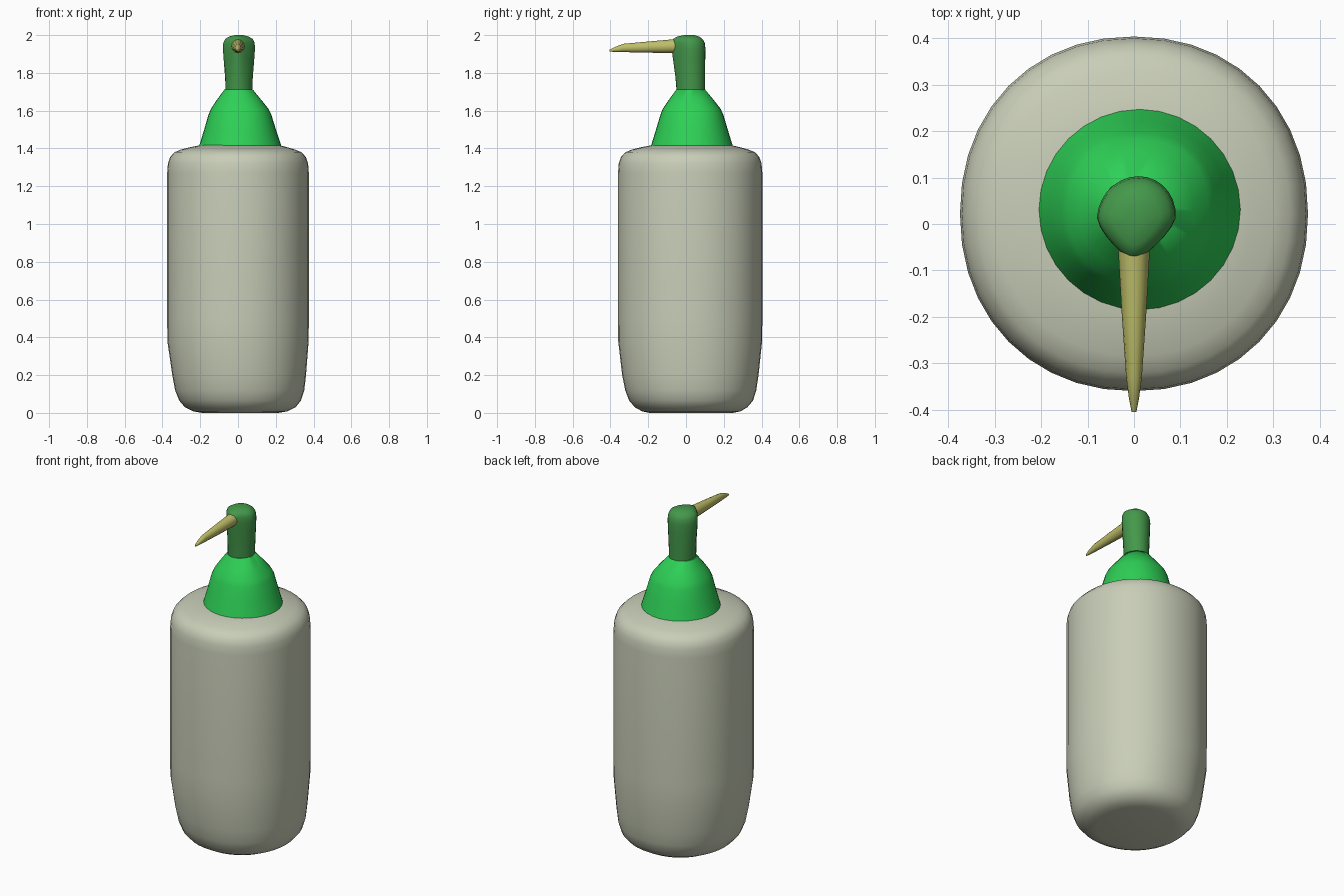
import bpy, bmesh, math
from mathutils import Vector

cube = bpy.data.objects.get("Cube")
if cube:
    bpy.data.objects.remove(cube)


def material(name, rgb):
    m = bpy.data.materials.new(name)
    m.use_nodes = True
    m.diffuse_color = (*rgb, 1)
    m.node_tree.nodes["Principled BSDF"].inputs["Base Color"].default_value = (*rgb, 1)
    return m


def ring(n, rx, ry, power=2.0):
    """Rounded-square outline; power 2 is an ellipse."""
    pts = []
    for i in range(n):
        a = 2 * math.pi * i / n
        c, s = math.cos(a), math.sin(a)
        pts.append((math.copysign(abs(c) ** (2 / power), c) * rx,
                    math.copysign(abs(s) ** (2 / power), s) * ry))
    return pts


def loft(name, rings, mat, angle=50):
    """Skin a list of rings of points and cap both ends."""
    bm = bmesh.new()
    loops = [[bm.verts.new(Vector(p)) for p in r] for r in rings]
    n = len(loops[0])
    for a, b in zip(loops, loops[1:]):
        for i in range(n):
            j = (i + 1) % n
            bm.faces.new((a[i], a[j], b[j], b[i]))
    bm.faces.new(loops[0][::-1])
    bm.faces.new(loops[-1])
    bmesh.ops.recalc_face_normals(bm, faces=bm.faces)
    mesh = bpy.data.meshes.new(name)
    bm.to_mesh(mesh)
    bm.free()
    mesh.materials.append(mat)
    ob = bpy.data.objects.new(name, mesh)
    bpy.context.collection.objects.link(ob)
    bpy.ops.object.select_all(action="DESELECT")
    ob.select_set(True)
    bpy.context.view_layer.objects.active = ob
    bpy.ops.object.shade_smooth_by_angle(angle=math.radians(angle))
    return ob


body_mat = material("pale grey green", (0.578, 0.610, 0.474))
collar_mat = material("bright green", (0.027, 0.631, 0.093))
head_mat = material("dark green", (0.058, 0.314, 0.070))
spout_mat = material("straw yellow", (0.515, 0.515, 0.141))

# Bottle body: z, centre x, centre y, radius x, radius y
body = [(0.0, .012, .028, .20, .22), (.008, .012, .028, .25, .26),
        (.03, .012, .027, .293, .298), (.065, .011, .027, .322, .328),
        (.12, .009, .025, .342, .347), (.2, .006, .023, .354, .361),
        (.38, 0, .022, .374, .381), (.5, 0, .022, .375, .382),
        (1.27, 0, .022, .375, .382), (1.32, 0, .022, .371, .378),
        (1.355, 0, .022, .359, .366), (1.38, 0, .022, .336, .343),
        (1.395, 0, .022, .300, .306), (1.408, .004, .025, .250, .255),
        (1.418, .010, .03, .205, .205)]
loft("bottle_body", [[(cx + x, cy + y, z) for x, y in ring(40, rx, ry, 2.12)]
                     for z, cx, cy, rx, ry in body], body_mat)

# Collar with a sloped shoulder
collar = [(1.412, .012, .031, .218, .217, 2.0), (1.50, .011, .031, .190, .190, 2.1),
          (1.58, .010, .031, .166, .166, 2.25), (1.61, .009, .030, .152, .153, 2.25),
          (1.65, .006, .028, .123, .124, 2.2), (1.712, .003, .025, .075, .076, 2.0)]
loft("cap_collar", [[(cx + x, cy + y, z) for x, y in ring(32, rx, ry, p)]
                    for z, cx, cy, rx, ry, p in collar], collar_mat)

# Nozzle head: z, radius x, back y, front y, pinch towards the front
head = [(1.705, .070, .100, -.050, 0), (1.78, .072, .101, -.056, .15),
        (1.88, .077, .102, -.070, .4), (1.93, .079, .103, -.076, .5),
        (1.96, .077, .099, -.076, .5), (1.98, .068, .087, -.068, .45),
        (1.993, .048, .068, -.045, .35), (2.0, .020, .045, -.010, .1)]
rings = []
for z, rx, back, front, pinch in head:
    cy, ry = (back + front) / 2, (back - front) / 2
    rings.append([(.005 * (1 + y / ry) + x * (1 - pinch * max(0, -y / ry) ** 1.3) *
                   (1 + .15 * pinch), cy + y, z) for x, y in ring(28, rx, ry)])
loft("nozzle_head", rings, head_mat)

# Tapered spout: y, half width, bottom z, top z
spout = [(-.04, .035, 1.904, 1.980), (-.075, .033, 1.905, 1.977),
         (-.20, .026, 1.907, 1.966), (-.33, .017, 1.910, 1.954),
         (-.375, .011, 1.911, 1.938), (-.405, .005, 1.913, 1.923)]
loft("spout", [[(x, y, (lo + hi) / 2 + z) for x, z in ring(12, w, (hi - lo) / 2)]
               for y, w, lo, hi in spout], spout_mat)
